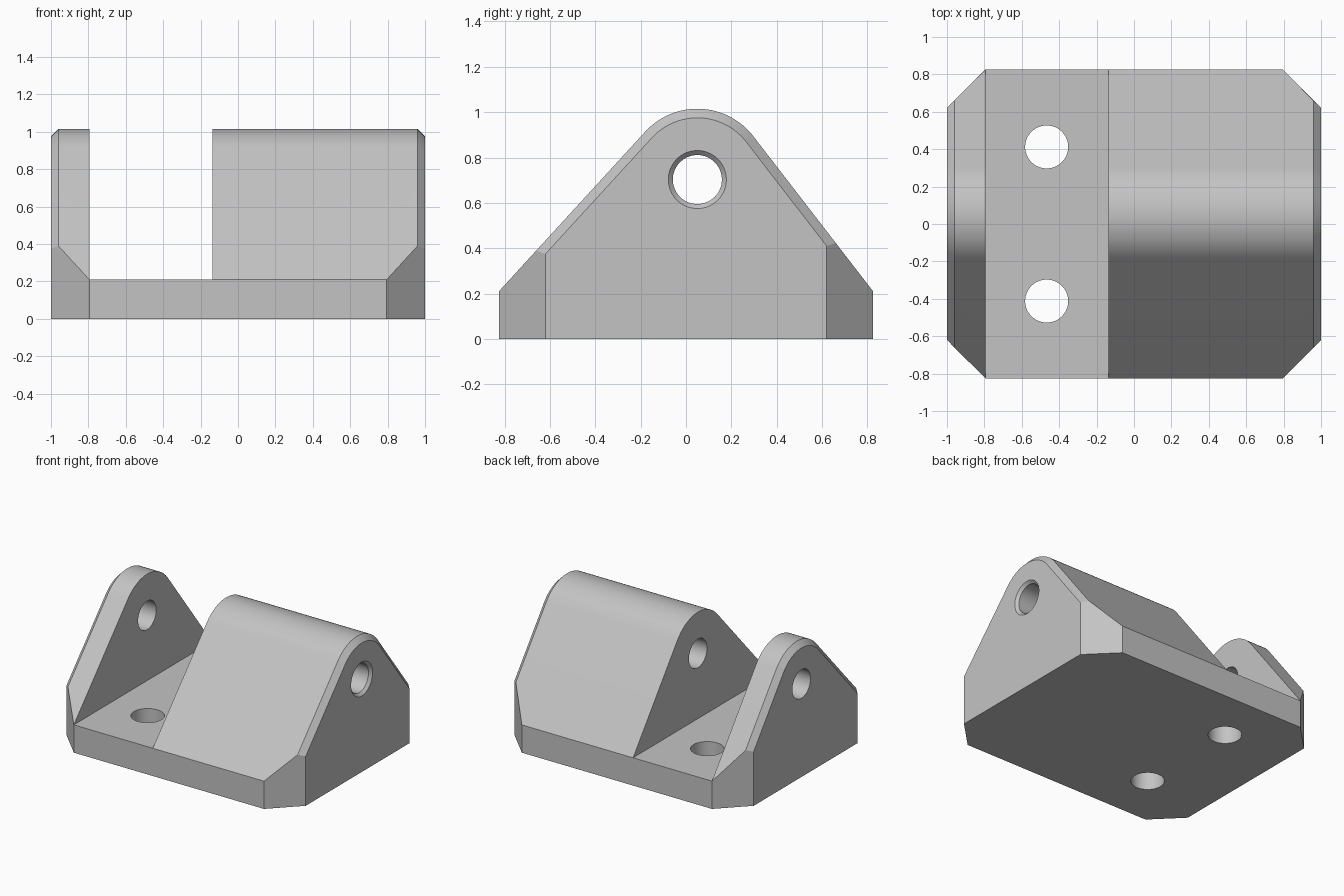
import bpy, bmesh
from math import sin, cos, atan2, pi
from mathutils import Matrix, Vector

cube = bpy.data.objects.get("Cube")
if cube:
    bpy.data.objects.remove(cube, do_unlink=True)

HALF_Y, BASE_Z = 0.825, 0.21
PIN_Y, PIN_Z, ROUND = 0.05, 0.703, 0.312
BEVEL, CORNER = 0.04, 0.205
SLOT = (-0.795, -0.135)
FRONT_ANGLE, BACK_ANGLE = atan2(0.678, -0.735), atan2(0.61, 0.79)

grey = bpy.data.materials.new("plain_grey")
grey.use_nodes = True
COLOUR = (0.55, 0.55, 0.55, 1)
grey.diffuse_color = COLOUR
grey.node_tree.nodes["Principled BSDF"].inputs["Base Color"].default_value = COLOUR


def loft(name, rings):
    """Solid through a list of matching rings of points."""
    bm = bmesh.new()
    loops = [[bm.verts.new(p) for p in ring] for ring in rings]
    bm.faces.new(loops[0])
    bm.faces.new(loops[-1])
    for a, b in zip(loops, loops[1:]):
        for i in range(len(a)):
            j = (i + 1) % len(a)
            bm.faces.new((a[i], a[j], b[j], b[i]))
    bmesh.ops.recalc_face_normals(bm, faces=bm.faces)
    mesh = bpy.data.meshes.new(name)
    bm.to_mesh(mesh)
    bm.free()
    obj = bpy.data.objects.new(name, mesh)
    mesh.materials.append(grey)
    bpy.context.collection.objects.link(obj)
    return obj


def profile(x, inset):
    """Side outline: tapered sides meeting a rounded top."""
    steps = 32
    pts = [(x, HALF_Y, 0), (x, HALF_Y, BASE_Z - inset / sin(BACK_ANGLE))]
    for i in range(steps + 1):
        a = BACK_ANGLE + (FRONT_ANGLE - BACK_ANGLE) * i / steps
        r = ROUND - inset
        pts.append((x, PIN_Y + r * cos(a), PIN_Z + r * sin(a)))
    pts += [(x, -HALF_Y, BASE_Z - inset / sin(FRONT_ANGLE)), (x, -HALF_Y, 0)]
    return pts


def circle(centre, radius, axis):
    ring = []
    for i in range(64):
        u, v = radius * cos(2 * pi * i / 64), radius * sin(2 * pi * i / 64)
        ring.append(Vector(centre) + Vector((0, u, v) if axis == "x" else (u, v, 0)))
    return ring


def prism(name, outline, z0, z1):
    return loft(name, [[(x, y, z) for x, y in outline] for z in (z0, z1)])


# Bracket body with bevelled ends
bracket = loft("hinge_bracket", [profile(-1, BEVEL), profile(-1 + BEVEL, 0),
                                 profile(1 - BEVEL, 0), profile(1, BEVEL)])

# Slot between the thin lug and the wide block
cutters = [prism("slot_cutter", [(SLOT[0], -1), (SLOT[1], -1), (SLOT[1], 1), (SLOT[0], 1)],
                 BASE_Z, 1.5)]

# Vertical corner chamfers
for sx in (-1, 1):
    for sy in (-1, 1):
        out = 0.1
        outline = [(sx * (1 + out), sy * (HALF_Y - CORNER - out)),
                   (sx * (1 + out), sy * (HALF_Y + out)),
                   (sx * (1 - CORNER - out), sy * (HALF_Y + out))]
        cutters.append(prism("corner_cutter", outline, -0.1, 1.5))

# Pin hole, countersunk on one end
cutters.append(loft("pin_cutter", [circle((x, PIN_Y, PIN_Z), r, "x") for x, r in
                                   ((-1.1, 0.108), (0.98, 0.108), (1, 0.128), (1.1, 0.228))]))

# Mounting holes through the base
for y in (-0.412, 0.412):
    cutters.append(loft("screw_cutter", [circle((-0.467, y, z), 0.115, "z")
                                         for z in (-0.1, 0.5)]))

bpy.context.view_layer.objects.active = bracket
bracket.select_set(True)
for cutter in cutters:
    cutter.hide_render = True
    mod = bracket.modifiers.new(cutter.name, "BOOLEAN")
    mod.operation, mod.solver, mod.object = "DIFFERENCE", "EXACT", cutter
    bpy.ops.object.modifier_apply(modifier=mod.name)
for cutter in cutters:
    bpy.data.objects.remove(cutter, do_unlink=True)

bpy.ops.object.select_all(action="DESELECT")
bracket.select_set(True)
bpy.ops.object.shade_smooth_by_angle(angle=0.4)
